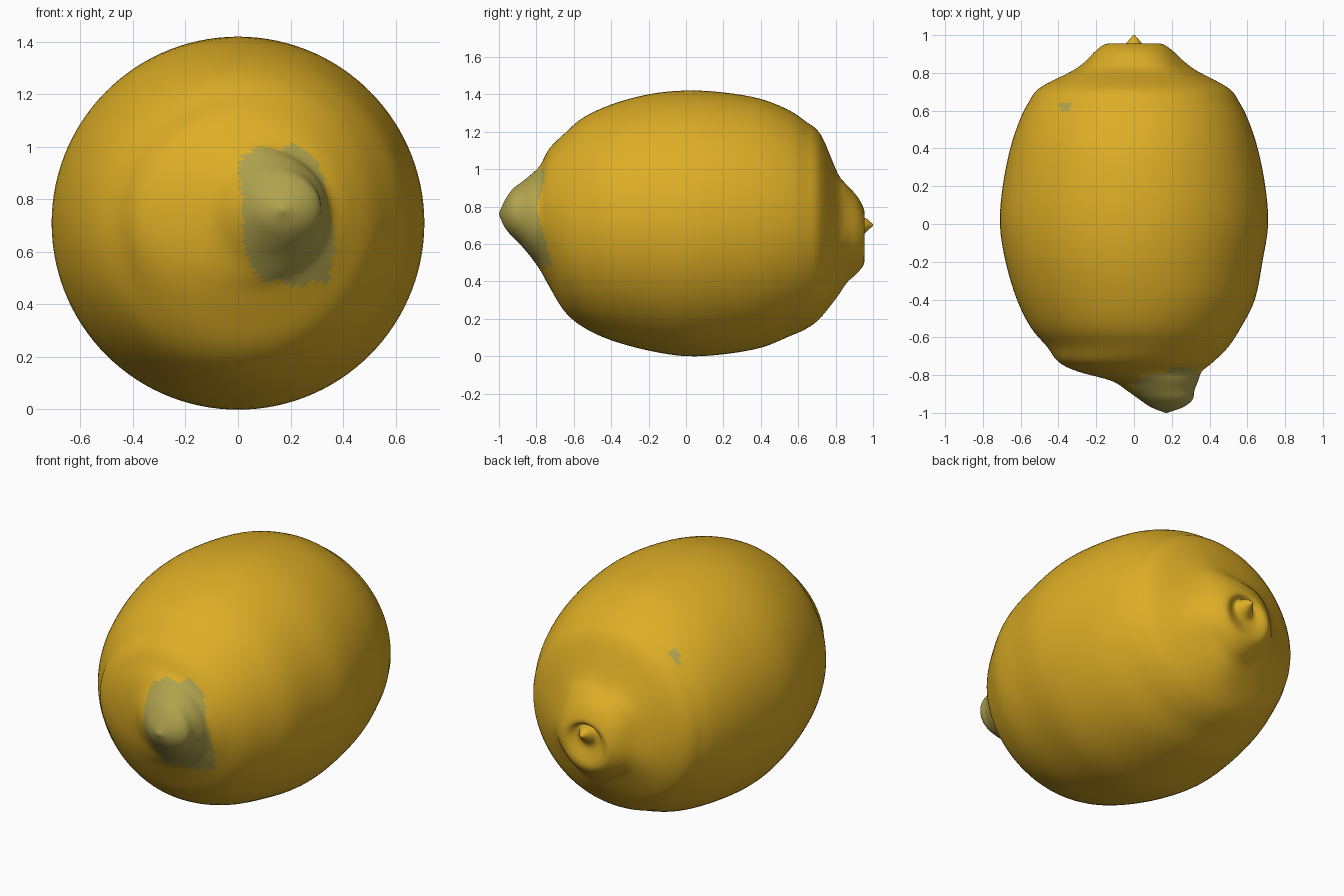
import bpy, bmesh
from math import sin, cos, pi
from mathutils import Vector

default = bpy.data.objects.get("Cube")
if default:
    bpy.data.objects.remove(default)

SIDES = 120
STEPS = 4

# Cross-sections along the fruit: y, centre x, centre z, half width, half height
RINGS = [
    (-1, .17, .76, .004, .004),
    (-.97, .175, .76, .085, .07),
    (-.93, .17, .765, .14, .125),
    (-.88, .14, .76, .18, .17),
    (-.83, .11, .75, .23, .22),
    (-.78, .03, .74, .33, .28),
    (-.73, .01, .74, .41, .37),
    (-.65, .02, .715, .48, .475),
    (-.55, .01, .715, .555, .56),
    (-.4, .01, .715, .63, .63),
    (-.2, 0, .715, .68, .685),
    (0, 0, .71, .71, .71),
    (.2, 0, .71, .695, .7),
    (.4, 0, .71, .655, .665),
    (.55, 0, .71, .605, .605),
    (.64, 0, .7, .56, .555),
    (.72, 0, .695, .5, .49),
    (.81, 0, .655, .33, .33),
    (.86, 0, .66, .26, .26),
    (.92, 0, .65, .2, .2),
    (.955, 0, .64, .14, .13),
    (.93, 0, .68, .07, .065),
    (.965, 0, .7, .035, .035),
    (1, 0, .7, .004, .004),
]


def make_material(name, colour):
    mat = bpy.data.materials.new(name)
    mat.use_nodes = True
    mat.diffuse_color = colour
    mat.node_tree.nodes["Principled BSDF"].inputs["Base Color"].default_value = colour
    return mat


def smooth_between(a, b, c, d, t):
    """Catmull-Rom blend of four neighbouring cross-sections."""
    return [q + t * ((r - p) + t * (2 * p - 5 * q + 4 * r - s + t * (3 * (q - r) + s - p))) / 2
            for p, q, r, s in zip(a, b, c, d)]


def refine(rings):
    last = len(rings) - 1
    result = []
    for i in range(last):
        near = [rings[min(max(i + k, 0), last)] for k in (-1, 0, 1, 2)]
        result += [smooth_between(*near, step / STEPS) for step in range(STEPS)]
    return result + [rings[last]]


def add_ring(bm, y, cx, cz, rx, rz):
    # soft puckers around the stem end
    pucker = .035 * max(0, 1 - abs(y - .85) / .1)
    verts = []
    for i in range(SIDES):
        a = 2 * pi * i / SIDES
        s = 1 + pucker * cos(5 * a + 1)
        verts.append(bm.verts.new((cx + rx * s * cos(a), y, cz + rz * s * sin(a))))
    return verts


def is_green(p):
    # ragged patch over the tip
    if p.y < -.5:
        u = (p.x - .185 + .12 * (p.z - .74)) / .168
        v = (p.z - .74) / .26
        return u ** 4 + v ** 4 < 1 + .15 * sin(9 * u + 5 * v)
    # small fleck near the stem end
    fleck = p - Vector((-.36, .62, 1.16))
    return abs(fleck.x) < .03 and abs(fleck.y) < .025 and fleck.z > -.1


# Fruit skin, lofted from tip to stem
bm = bmesh.new()
loops = [add_ring(bm, *ring) for ring in refine(RINGS)]
for low, high in zip(loops, loops[1:]):
    for i in range(SIDES):
        j = (i + 1) % SIDES
        bm.faces.new((low[i], low[j], high[j], high[i]))
bm.faces.new(loops[0])
bm.faces.new(loops[-1])
bmesh.ops.recalc_face_normals(bm, faces=bm.faces)
for face in bm.faces:
    face.smooth = True
    face.material_index = int(is_green(face.calc_center_median()))

mesh = bpy.data.meshes.new("lemon")
bm.to_mesh(mesh)
bm.free()
mesh.materials.append(make_material("yellow skin", (.72, .42, .019, 1)))
mesh.materials.append(make_material("olive green patch", (.43, .36, .075, 1)))
lemon = bpy.data.objects.new("lemon", mesh)
bpy.context.collection.objects.link(lemon)
